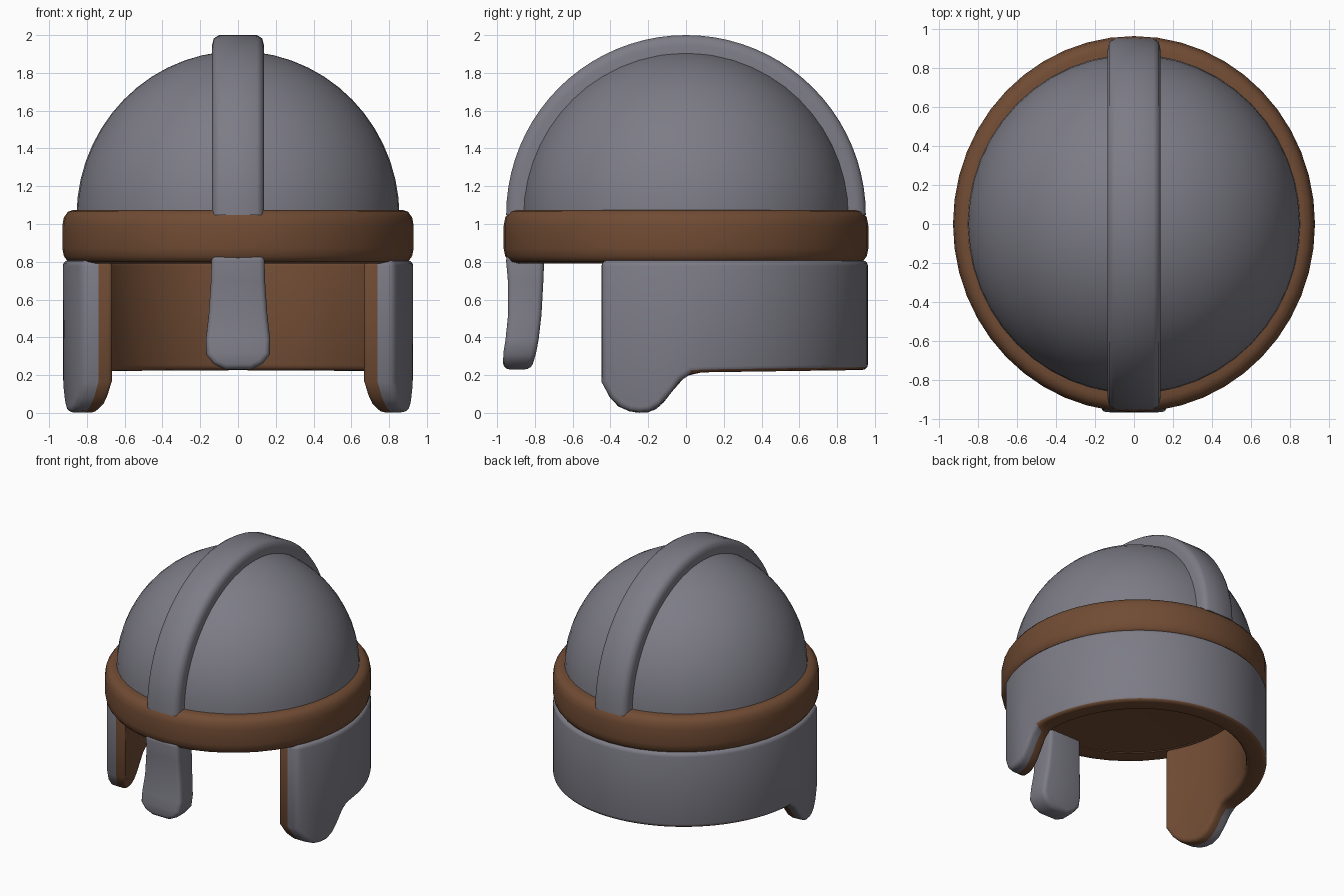
import bpy, bmesh, math

if "Cube" in bpy.data.objects:
    bpy.data.objects.remove(bpy.data.objects["Cube"])

SY = 1.038  # the helmet is slightly longer than wide


def material(name, rgb):
    m = bpy.data.materials.new(name)
    m.diffuse_color = (*rgb, 1)
    m.use_nodes = True
    m.node_tree.nodes["Principled BSDF"].inputs["Base Color"].default_value = m.diffuse_color
    return m


STEEL = material("grey steel", (0.205, 0.202, 0.24))
LEATHER = material("brown leather", (0.165, 0.072, 0.034))


def loft(name, rings, paint, loop=False, caps=(), bevel=0.0):
    """Join closed rings of points; paint(face) gives 0 steel / 1 leather."""
    bm = bmesh.new()
    vs = [[bm.verts.new(p) for p in r] for r in rings]
    n, c = len(rings), len(rings[0])
    for i in range(n if loop else n - 1):
        a, b = vs[i], vs[(i + 1) % n]
        for k in range(c):
            j = (k + 1) % c
            bm.faces.new((a[k], a[j], b[j], b[k]))
    for idx in caps:
        for r in (vs[0], vs[-1]):
            bm.faces.new([r[k] for k in idx])
    bmesh.ops.remove_doubles(bm, verts=bm.verts, dist=0.0005)
    bmesh.ops.recalc_face_normals(bm, faces=bm.faces)
    if bevel:
        edges = [e for e in bm.edges if e.calc_face_angle(0) > 0.9]
        bmesh.ops.bevel(bm, geom=edges, offset=bevel, segments=3, profile=0.5,
                        affect='EDGES', clamp_overlap=True)
        bmesh.ops.recalc_face_normals(bm, faces=bm.faces)
    bm.normal_update()
    for f in bm.faces:
        f.material_index = paint(f)
    me = bpy.data.meshes.new(name)
    bm.to_mesh(me)
    bm.free()
    me.materials.append(STEEL)
    me.materials.append(LEATHER)
    ob = bpy.data.objects.new(name, me)
    bpy.context.collection.objects.link(ob)
    bpy.ops.object.select_all(action='DESELECT')
    ob.select_set(True)
    bpy.context.view_layer.objects.active = ob
    bpy.ops.object.shade_smooth_by_angle(angle=math.radians(50))
    return ob


def steel(f):
    return 0


def leather(f):
    return 1


def lathe(name, profile, paint, sy, steps=48):
    rings = []
    for i in range(steps):
        a = math.tau * i / steps
        rings.append([(r * math.cos(a), r * sy * math.sin(a), z) for r, z in profile])
    return loft(name, rings, paint, loop=True)


# Solid dome, its leather underside closing the helmet at brow height
N = 14
arc = [math.pi / 2 * i / N for i in range(N + 1)]
dome = [(0.855 * math.cos(a), 1.04 + 0.875 * math.sin(a)) for a in arc]
lathe("dome", [(0.0, 0.83), (0.40, 0.825), (0.70, 0.815), (0.82, 0.805), (0.855, 0.86)] + dome,
      lambda f: 1 if f.normal.z < -0.2 else 0, 1.02)

# Leather brow band
band = [(0.79, 0.80), (0.86, 0.79), (0.90, 0.80), (0.922, 0.83), (0.93, 0.87),
        (0.93, 0.99), (0.922, 1.035), (0.90, 1.065), (0.87, 1.075), (0.79, 1.075)]
lathe("brow_band", band, leather, SY)

# Crest strip running front to back over the dome
section = [(-0.137, 0.80), (-0.137, 0.90), (-0.128, 0.935), (-0.10, 0.952),
           (0.10, 0.952), (0.128, 0.935), (0.137, 0.90), (0.137, 0.80)]
rings = []
for i in range(41):
    a = math.pi * i / 40
    rings.append([(x, -r * math.cos(a), 1.048 + r * math.sin(a)) for x, r in section])
loft("crest_strip", rings, steel, caps=[range(8)])

# Neck guard with cheek flaps: lower edge follows a side profile (y, z)
EDGE = [(-0.45, 0.17), (-0.41, 0.09), (-0.36, 0.035), (-0.29, 0.005), (-0.21, 0.0),
        (-0.15, 0.025), (-0.09, 0.09), (-0.04, 0.165), (0.02, 0.212), (0.10, 0.215), (1.0, 0.228)]


def edge_z(y):
    for (y0, z0), (y1, z1) in zip(EDGE, EDGE[1:]):
        if y <= y1:
            return z0 + (z1 - z0) * (y - y0) / (y1 - y0)
    return EDGE[-1][1]


RADII, TOP, COLS = (0.928, 0.855, 0.785), 0.808, 72
rings = []
for i in range(COLS + 1):
    t = 2 * i / COLS - 1
    low, high = [], []
    for r in RADII:
        a = math.pi / 2 + t * (math.pi / 2 + math.asin(0.447 / (r * SY)))
        x, y = r * math.cos(a), r * SY * math.sin(a)
        low.append((x, y, edge_z(y)))
        high.append((x, y, TOP))
    # outer top, outer low, middle low, inner low, inner top, middle top
    rings.append([high[0], low[0], low[1], low[2], high[2], high[1]])


def guard_paint(f):
    """Leather lines the inner half and the rim under the neck."""
    c = f.calc_center_median()
    inside = math.hypot(c.x, c.y / SY) < RADII[1]
    neck_rim = f.normal.z < -0.6 and c.y > 0.03
    return 1 if inside or neck_rim else 0


loft("neck_and_cheek_guard", rings, guard_paint, bevel=0.03,
     caps=[(0, 1, 2, 5), (2, 3, 4, 5)])

# Nose guard: (half width, z, front y, back y)
NOSE = [(0.14, 0.835, -0.955, -0.75), (0.143, 0.70, -0.943, -0.755),
        (0.155, 0.52, -0.942, -0.765), (0.17, 0.39, -0.955, -0.78),
        (0.168, 0.31, -0.968, -0.795), (0.13, 0.26, -0.968, -0.81),
        (0.07, 0.23, -0.962, -0.825)]
rings = [[(-w, f, z), (w, f, z), (w, b, z), (-w, b, z)] for w, z, f, b in NOSE]
loft("nose_guard", rings, steel, caps=[range(4)], bevel=0.028)
